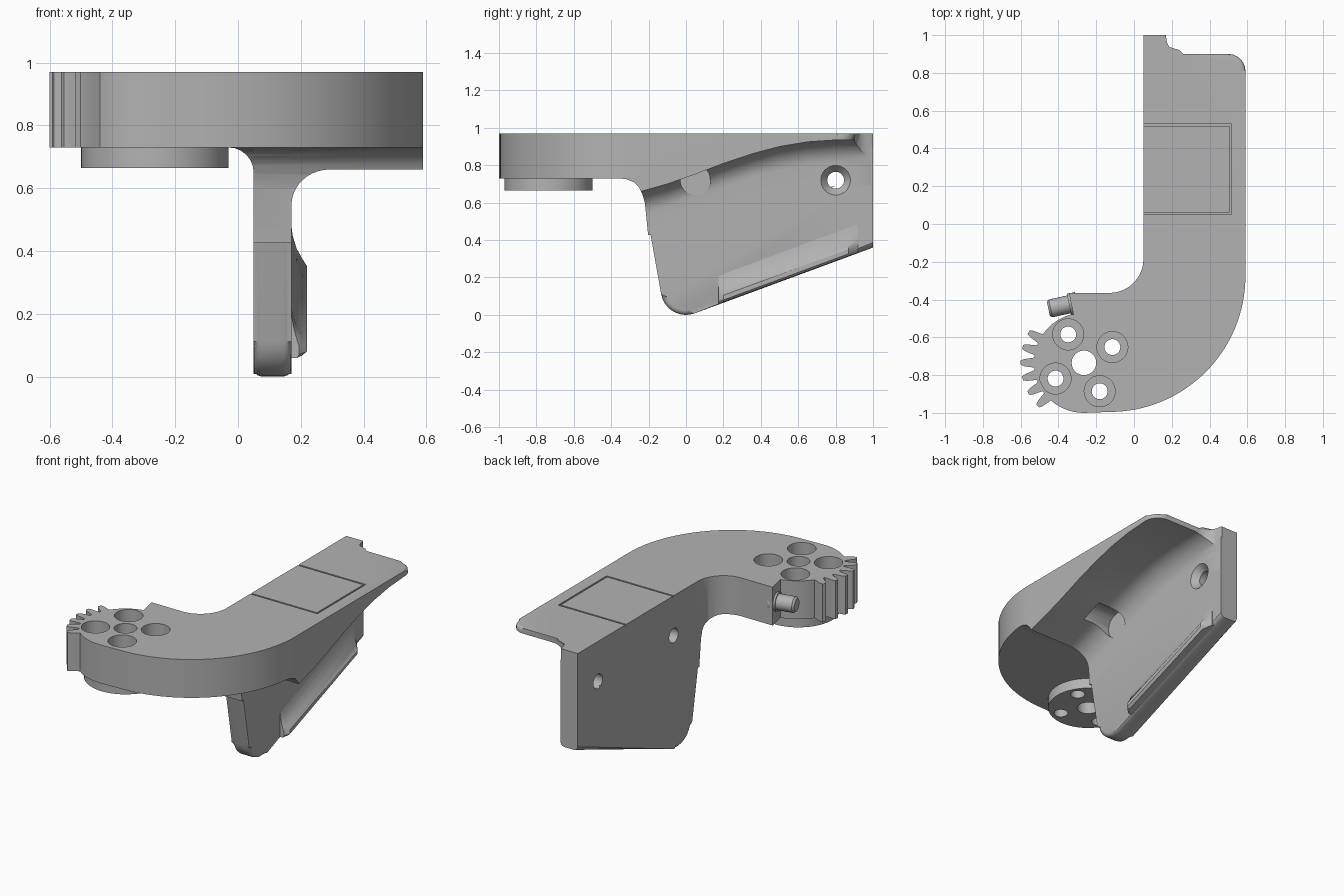
import bpy, bmesh
from math import sin, cos, radians
from mathutils import Vector

if "Cube" in bpy.data.objects:
    bpy.data.objects.remove(bpy.data.objects["Cube"])

grey = bpy.data.materials.new("plain_grey")
grey.use_nodes = True
COLOUR = (0.45, 0.45, 0.45, 1)
grey.diffuse_color = COLOUR
grey.node_tree.nodes["Principled BSDF"].inputs["Base Color"].default_value = COLOUR


def make(name, bm):
    bmesh.ops.recalc_face_normals(bm, faces=bm.faces[:])
    mesh = bpy.data.meshes.new(name)
    bm.to_mesh(mesh)
    bm.free()
    obj = bpy.data.objects.new(name, mesh)
    bpy.context.collection.objects.link(obj)
    return obj


def arc(cx, cy, r, a0, a1, n):
    angles = [radians(a0 + (a1 - a0) * i / n) for i in range(n + 1)]
    return [(cx + r * cos(a), cy + r * sin(a)) for a in angles]


def skin(bm, sections):
    """Close a solid through a row of matching cross-sections."""
    loops = [[bm.verts.new(p) for p in s] for s in sections]
    n = len(loops[0])
    for a, b in zip(loops, loops[1:]):
        for i in range(n):
            j = (i + 1) % n
            bm.faces.new((a[i], a[j], b[j], b[i]))
    bm.faces.new(loops[0])
    bm.faces.new(loops[-1])


def prism(name, pts, lo, hi, axis="z", rule=None, width=0.018):
    """Extrude a profile along an axis and round the rim edges picked by a rule."""
    bm = bmesh.new()
    place = (lambda p, h: (p[0], p[1], h)) if axis == "z" else (lambda p, h: (h, p[0], p[1]))
    skin(bm, [[place(p, h) for p in pts] for h in (lo, hi)])
    if rule:
        k = 2 if axis == "z" else 0
        rim = [e for e in bm.edges
               if abs(e.verts[0].co[k] - e.verts[1].co[k]) < 1e-5
               and rule((e.verts[0].co + e.verts[1].co) / 2)]
        bmesh.ops.bevel(bm, geom=rim, offset=width, segments=3, profile=0.5,
                        affect="EDGES", clamp_overlap=False)
    return make(name, bm)


def box(name, x0, x1, y0, y1, z0, z1):
    return prism(name, [(x0, y0), (x1, y0), (x1, y1), (x0, y1)], z0, z1)


def rod(name, start, end, r0, r1=None, sides=40):
    start, end = Vector(start), Vector(end)
    d = end - start
    bm = bmesh.new()
    bmesh.ops.create_cone(bm, cap_ends=True, segments=sides, radius1=r0,
                          radius2=r0 if r1 is None else r1, depth=d.length)
    bm.transform(d.to_track_quat("Z", "Y").to_matrix().to_4x4())
    bmesh.ops.translate(bm, verts=bm.verts[:], vec=(start + end) / 2)
    return make(name, bm)


def combine(targets, cutter, operation="DIFFERENCE"):
    cutter.hide_render = True
    for obj in targets:
        mod = obj.modifiers.new("cut", "BOOLEAN")
        mod.operation, mod.object, mod.solver = operation, cutter, "EXACT"
        bpy.context.view_layer.objects.active = obj
        bpy.ops.object.modifier_apply(modifier=mod.name)
    bpy.data.objects.remove(cutter)


TOP, UNDER, SEAM = 0.97, 0.73, -0.36
HUB = (-0.265, -0.735)
WEB_L, WEB_R = 0.05, 0.17

# Plan outline shared by the arm and the flange
outline = [(WEB_L, 1)]
outline += arc(-0.13, -0.185, 0.18, 0, -90, 10)
outline += [(-0.345, -0.365), (-0.32, -0.48)]
outline += arc(*HUB, 0.265, 105, 270, 28)
outline += arc(-0.13, -0.275, 0.72, -90, 0, 32)
outline += arc(0.5, 0.81, 0.09, 0, 90, 6)
outline += arc(0.26, 0.99, 0.09, 270, 180, 5)
outline += [(0.165, 1)]


def outer_rim(m):
    return m.x > 0.2 or (m.y < -0.9 and m.x > -0.43)


# Front arm, ending in the geared hub
arm = prism("front_arm", outline, UNDER, TOP, rule=outer_rim)
combine([arm], box("arm_limit", -1, 1, -1.2, SEAM, 0.5, 1.2), "INTERSECT")

# Flange: tapering underside with a broad fillet into the web
underside = [(-0.4, 0.60), (-0.24, 0.66), (-0.1, 0.70), (0.05, 0.752), (0.2, 0.81),
             (0.35, 0.86), (0.5, 0.9), (0.65, 0.925), (0.8, 0.935), (1.1, 0.94)]
R = 0.125
sections = []
for y, u in underside:
    s = [(-0.2, 1.1), (-0.2, UNDER)]
    s += arc(-0.03, UNDER - 0.08, 0.08, 90, 0, 6)
    s += [(WEB_L, u - R - 0.12), (WEB_R, u - R - 0.12)]
    s += arc(WEB_R + R, u - R, R, 180, 90, 10)
    s += [(0.8, u), (0.8, 1.1)]
    sections.append([(x, y, z) for x, z in s])
bm = bmesh.new()
skin(bm, sections)
flange = make("flange", bm)

throat = [(SEAM, UNDER), (-0.32, 0.726), (-0.28, 0.71), (-0.25, 0.68),
          (-0.233, 0.645), (-0.22, 0.6)]
side = [(SEAM, 1.2)] + throat + [(-0.19, 0.3), (1.05, 0.3), (1.05, 1.2)]
combine([flange], prism("side_limit", side, -1, 1, "x"), "INTERSECT")
combine([flange], prism("plan_limit", outline, 0.2, TOP, rule=outer_rim), "INTERSECT")

# Upright web with rounded foot
foot = arc(0, 0.135, 0.135, 190, 290, 9)
web_profile = [(SEAM, 0.9)] + throat + foot + [(1, 0.36), (1, 0.9)]
web = prism("upright_web", web_profile, WEB_L, WEB_R, "x",
            lambda m: m.z < 0.58 and m.y < 0.99, 0.025)

# Sloping ledge along the foot of the web
ledge_section = [(0.13, 0.003), (0.205, 0.003), (0.22, 0.015), (0.22, 0.04),
                 (0.205, 0.063), (0.187, 0.095), (0.175, 0.13), (0.169, 0.16), (0.13, 0.16)]
bm = bmesh.new()
skin(bm, [[(x if x < 0.17 else 0.17 + (x - 0.17) * grow, y, 0.36 + (y - 1) * 0.369 + n)
           for x, n in ledge_section]
          for y, grow in ((0.175, 0.5), (0.2, 1), (0.87, 1), (0.92, 0.1))])
make("web_ledge", bm)

# Screw holes through the web, with countersinks and a clearance pocket
for y in (0.05, 0.8):
    for x0, x1, r0, r1 in ((0, 0.33, 0.045, 0.045), (0.13, 0.171, 0.045, 0.08),
                           (0.17, 0.36, 0.08, 0.08)):
        combine([web, flange], rod("screw_cutter", (x0, y, 0.72), (x1, y, 0.72), r0, r1))

# Round pad under the hub, and the bolt pattern through both
pad = rod("hub_pad", (*HUB, 0.665), (*HUB, 0.74), 0.235, sides=64)
combine([arm, pad], rod("bore_cutter", (*HUB, 0.5), (*HUB, 1.2), 0.065))
for i in range(4):
    a = radians(29 + 90 * i)
    x, y = HUB[0] + 0.172 * cos(a), HUB[1] + 0.172 * sin(a)
    combine([arm, pad], rod("bolt_cutter", (x, y, 0.5), (x, y, 1.2), 0.042))
    combine([arm], rod("bolt_head_cutter", (x, y, 0.76), (x, y, 1.2), 0.082))

# Gear teeth on the outside of the hub
tooth = [(0.25, -0.03), (0.28, -0.024), (0.315, -0.019), (0.335, -0.011),
         (0.335, 0.011), (0.315, 0.019), (0.28, 0.024), (0.25, 0.03)]
for i in range(6):
    a = radians(151 + 14.4 * i)
    pts = [(HUB[0] + r * cos(a) - t * sin(a), HUB[1] + r * sin(a) + t * cos(a))
           for r, t in tooth]
    prism("gear_tooth_%d" % (i + 1), pts, UNDER, TOP)

# Side pin with collar and chamfered tip
base, along = Vector((-0.3, -0.416, 0.855)), Vector((-0.977, -0.212, 0))
for name, d0, d1, r0, r1 in (("pin_collar", 0, 0.045, 0.057, 0.057),
                             ("side_pin", 0.02, 0.145, 0.048, 0.048),
                             ("pin_tip", 0.145, 0.157, 0.048, 0.038)):
    rod(name, base + along * d0, base + along * d1, r0, r1)

# Fine seam around the square panel on top
for x0, x1, y0, y1 in ((0, 0.515, 0.05, 0.06), (0, 0.515, 0.52, 0.53),
                       (0.505, 0.515, 0.055, 0.525)):
    combine([flange], box("seam_cutter", x0, x1, y0, y1, TOP - 0.008, 1.1))

# Finish: one colour, smooth curves with crisp edges
for obj in bpy.context.collection.objects:
    if obj.type == "MESH":
        obj.data.materials.clear()
        obj.data.materials.append(grey)
        bpy.ops.object.select_all(action="DESELECT")
        obj.select_set(True)
        bpy.context.view_layer.objects.active = obj
        bpy.ops.object.shade_smooth_by_angle(angle=radians(32))
